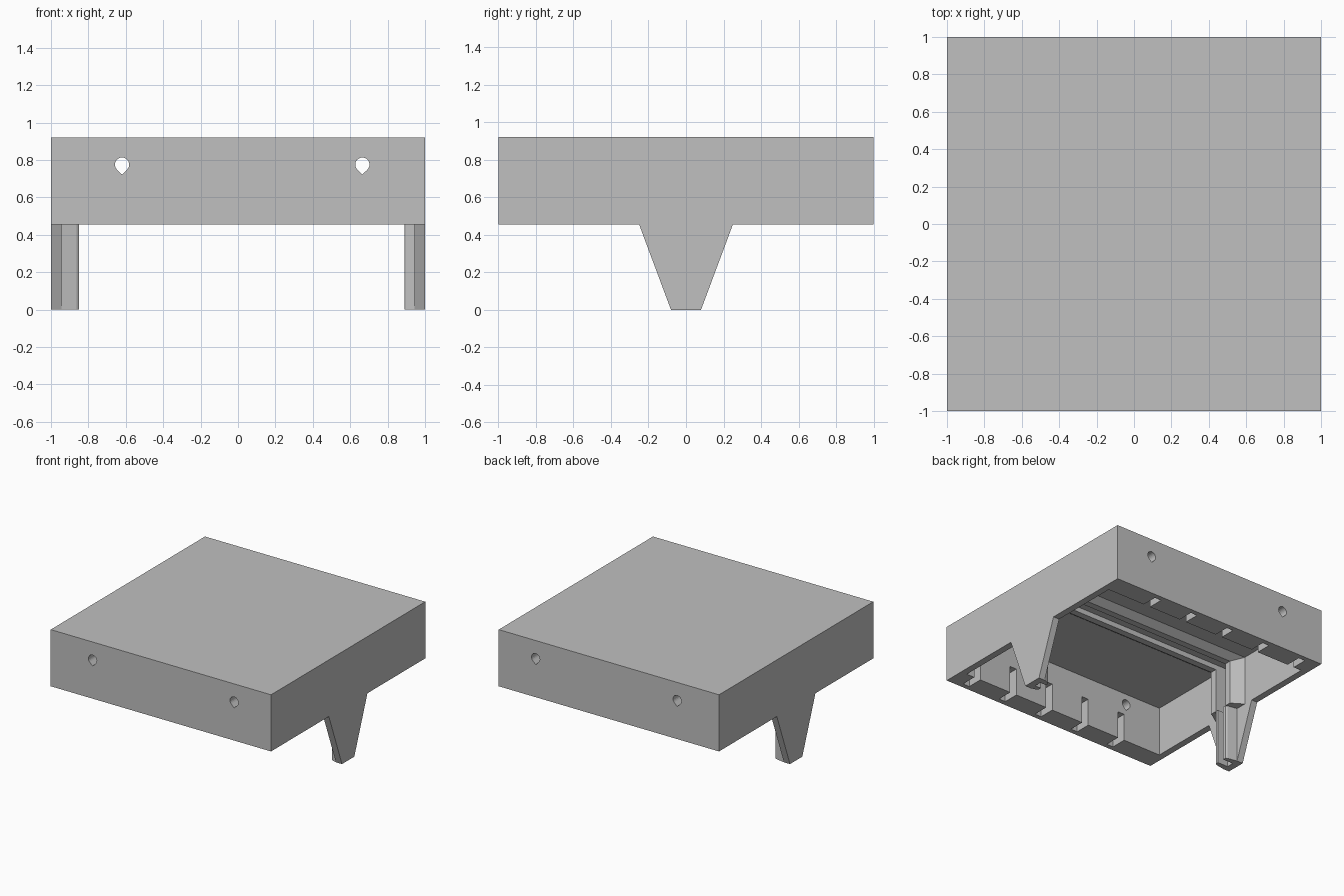
import bpy
import bmesh
import math
from mathutils import Vector

if "Cube" in bpy.data.objects:
    bpy.data.objects.remove(bpy.data.objects["Cube"])

gray = bpy.data.materials.new("plain gray")
gray.use_nodes = True
gray.diffuse_color = (0.53, 0.53, 0.53, 1)
gray.node_tree.nodes["Principled BSDF"].inputs["Base Color"].default_value = (0.53, 0.53, 0.53, 1)

TOP, RIM, CEILING = 0.92, 0.455, 0.86
WALL_X, WALL_Y = 0.945, 0.83


def prism(name, outline, depth):
    """Extrude a closed outline of 3D points along a depth vector."""
    bm = bmesh.new()
    face = bm.faces.new([bm.verts.new(p) for p in outline])
    made = bmesh.ops.extrude_face_region(bm, geom=[face])["geom"]
    bmesh.ops.translate(bm, vec=Vector(depth),
                        verts=[v for v in made if isinstance(v, bmesh.types.BMVert)])
    bmesh.ops.recalc_face_normals(bm, faces=bm.faces)
    mesh = bpy.data.meshes.new(name)
    bm.to_mesh(mesh)
    bm.free()
    mesh.materials.append(gray)
    ob = bpy.data.objects.new(name, mesh)
    bpy.context.collection.objects.link(ob)
    return ob


def box(name, x0, x1, y0, y1, z0, z1):
    return prism(name, [(x0, y0, z0), (x1, y0, z0), (x1, y1, z0), (x0, y1, z0)],
                 (0, 0, z1 - z0))


# Tray, open underneath
tray = box("tray", -1, 1, -1, 1, RIM, TOP)
cutters = [box("cavity_cutter", -WALL_X, WALL_X, -WALL_Y, WALL_Y, RIM - 0.1, CEILING)]

# Slots in the thick front and back walls, staggered by a half turn
for i in range(5):
    x = -0.57 + 0.353 * i
    for side in (-1, 1):
        c = -side * x
        y0, y1 = sorted((side * 0.8, side * 0.96))
        cutters.append(box("slot_cutter", c - 0.03, c + 0.03, y0, y1, RIM - 0.1, 0.68))

# Teardrop holes through the front and back walls
for x in (-0.62, 0.665):
    drop = [(x, -1.1, 0.722)]
    for i in range(19):
        a = math.radians(-45 + 270 * i / 18)
        drop.append((x + 0.038 * math.cos(a), -1.1, 0.775 + 0.038 * math.sin(a)))
    cutters.append(prism("hole_cutter", drop, (0, 2.2, 0)))

for cutter in cutters:
    cutter.hide_render = True
    mod = tray.modifiers.new("cut", "BOOLEAN")
    mod.operation = "DIFFERENCE"
    mod.solver = "EXACT"
    mod.object = cutter
bpy.context.view_layer.update()
evaluated = tray.evaluated_get(bpy.context.evaluated_depsgraph_get())
cut_mesh = bpy.data.meshes.new_from_object(evaluated)
tray.modifiers.clear()
tray.data = cut_mesh
for cutter in cutters:
    bpy.data.objects.remove(cutter)

# Tapered legs with a grooved guide running up each and across the ceiling
for side, label, height in ((-1, "right", 0.095), (1, "left", 0.055)):
    prism(label + "_leg", [(side, -0.25, RIM), (side, -0.08, 0), (side, 0.08, 0), (side, 0.25, RIM)],
          (side * (WALL_X - 1), 0, 0))
    upper = [(0.17, 0), (0.11, height), (0.055, height), (0.055, 0)]
    lower = [(0.08, 0), (0.065, height * 0.85), (0.055, height), (0.03, height), (0.03, 0)]
    for half in (-1, 1):
        for part, profile, z0, z1 in (("upper", upper, RIM, CEILING), ("lower", lower, 0, RIM)):
            prism(f"{label}_{part}_guide",
                  [(side * (WALL_X - h * (WALL_X - (1 - 0.055 - height)) / height), half * y, z0)
                   for y, h in profile], (0, 0, z1 - z0))

for half in (-1, 1):
    prism("ceiling_guide", [(-WALL_X, half * y, CEILING - h) for y, h in
                            ((0.17, 0), (0.11, 0.042), (0.055, 0.042), (0.055, 0))],
          (2 * WALL_X, 0, 0))
